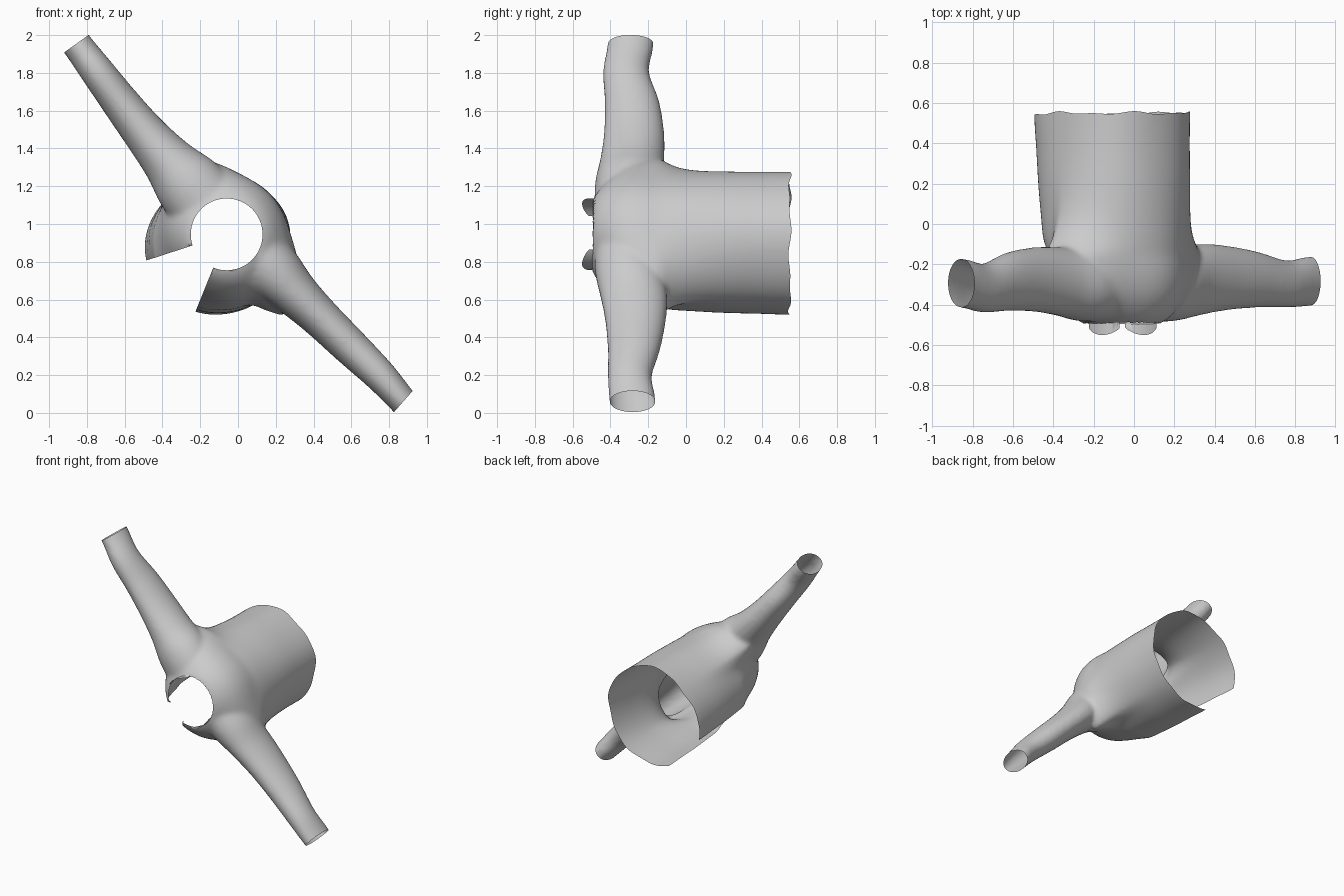
import bpy, bmesh
from math import sin, cos, pi, radians, atan2, degrees, hypot
from mathutils import Vector

if "Cube" in bpy.data.objects:
    bpy.data.objects.remove(bpy.data.objects["Cube"])

N = 64
HX, HZ, HR = -0.06, 0.945, 0.19      # front hole centre and radius


def solid(bm, rings):
    """Add a closed solid through a list of rings of points."""
    rs = [[bm.verts.new(p) for p in ring] for ring in rings]
    faces = [bm.faces.new(rs[0]), bm.faces.new(rs[-1][::-1])]
    for a, b in zip(rs, rs[1:]):
        for i in range(N):
            j = (i + 1) % N
            faces.append(bm.faces.new((a[i], a[j], b[j], b[i])))
    bmesh.ops.recalc_face_normals(bm, faces=faces)


def spline(pts, steps=5):
    """Smooth curve through rows of values."""
    out = []
    for k in range(len(pts) - 1):
        p0, p1, p2, p3 = (pts[max(0, min(len(pts) - 1, k + d))] for d in (-1, 0, 1, 2))
        for s in range(steps):
            t = s / steps
            out.append([0.5 * (2 * b + (c - a) * t + (2 * a - 5 * b + 4 * c - d) * t * t
                               + (3 * b - a - 3 * c + d) * t ** 3) for a, b, c, d in zip(p0, p1, p2, p3)])
    return out + [list(pts[-1])]


def branch(stations):
    """Oval tube: each station is x, z, half width, front y, back y."""
    a, b = Vector(stations[0][:2]), Vector(stations[-1][:2])
    d = (b - a).normalized()
    return [[(x - d.y * w * cos(t), (y0 + y1) / 2 + (y1 - y0) / 2 * sin(t), z + d.x * w * cos(t))
             for t in [2 * pi * i / N for i in range(N)]] for x, z, w, y0, y1 in spline(stations)]


# main trunk along y: domed at the front, widened toward the branches, flared at the torn side
profile = [(0.60, 0.368), (0.4, 0.366), (0.2, 0.367), (0.0, 0.362), (-0.12, 0.358), (-0.25, 0.352),
           (-0.35, 0.325), (-0.43, 0.275), (-0.48, 0.22), (-0.51, 0.15)]
trunk = []
for y, r in spline(profile, 4):
    ring = []
    back = min(1, max(0, (y + 0.1) / 0.6))
    front = min(1, max(0, (-y - 0.15) / 0.35))
    pinch = max(0, 1 - ((y + 0.3) / 0.22) ** 2)
    if y > -0.14:
        wide = 0.16 * 2.718 ** (-((y + 0.14) / 0.13))
    else:
        wide = 0.16 * max(0, 1 - ((-0.14 - y) / 0.32) ** 2)
    for i in range(N):
        t = 2 * pi * i / N
        u = t - radians(132)
        power = 60 if sin(u) >= 0 else 4 if cos(u) > 0 else 5
        rr = r + wide * abs(cos(u)) ** power
        rr -= 0.06 * pinch * max(0, cos(t - radians(215))) ** 2
        rr += back * (0.045 * max(0, cos(t - radians(196))) ** 6 + 0.025 * max(0, cos(t - radians(258))) ** 6)
        rr += 0.005 * back * sin(5 * t)
        ring.append((-0.09 + 0.025 * front + rr * cos(t), y, 0.905 + 0.03 * front + rr * sin(t)))
    trunk.append(ring)

# the two side branches
upper = branch([(-0.89, 2.0, 0.08, -0.41, -0.165), (-0.83, 1.92, 0.082, -0.42, -0.175),
                (-0.74, 1.80, 0.09, -0.44, -0.195), (-0.62, 1.64, 0.10, -0.43, -0.14),
                (-0.49, 1.475, 0.115, -0.435, -0.115), (-0.37, 1.335, 0.14, -0.455, -0.115),
                (-0.27, 1.22, 0.18, -0.48, -0.12), (-0.17, 1.10, 0.19, -0.485, -0.15)])
lower = branch([(0.91, 0.02, 0.072, -0.40, -0.155), (0.84, 0.10, 0.078, -0.41, -0.165),
                (0.75, 0.20, 0.087, -0.415, -0.18), (0.60, 0.345, 0.098, -0.415, -0.135),
                (0.44, 0.50, 0.106, -0.43, -0.105), (0.31, 0.625, 0.123, -0.455, -0.10),
                (0.20, 0.74, 0.15, -0.48, -0.13), (0.10, 0.84, 0.16, -0.485, -0.15)])

# fuse the solids into one smooth skin
bm = bmesh.new()
for rings in (trunk, upper, lower):
    solid(bm, rings)
me = bpy.data.meshes.new("branching_vessel")
bm.to_mesh(me)
bm.free()
ob = bpy.data.objects.new("branching_vessel", me)
bpy.context.collection.objects.link(ob)
m = ob.modifiers.new("fuse", 'REMESH')
m.mode, m.voxel_size = 'VOXEL', 0.013
m = ob.modifiers.new("soften", 'SMOOTH')
m.factor, m.iterations = 0.5, 14
dg = bpy.context.evaluated_depsgraph_get()
skin = bpy.data.meshes.new_from_object(ob.evaluated_get(dg))
ob.modifiers.clear()
ob.data = skin
bm = bmesh.new()
bm.from_mesh(skin)


def cut(co, no, clear):
    geom = bm.verts[:] + bm.edges[:] + bm.faces[:]
    bmesh.ops.bisect_plane(bm, geom=geom, plane_co=co, plane_no=no, clear_outer=clear)


def polar(p):
    return hypot(p.x - HX, p.z - HZ), degrees(atan2(p.z - HZ, p.x - HX)) % 360


# open ends of the trunk and branches
cut((0, 0.55, 0), (0, 1, 0), True)
cut((-0.855, 0, 1.955), (-0.58, 0, 0.81), True)
cut((0.875, 0, 0.06), (0.75, 0, -0.66), True)

# lengthwise tear on the lower left, and the front hole
A0, A1 = 198, 248
for a in (A0, A1):
    cut((HX, 0, HZ), (-sin(radians(a)), 0, cos(radians(a))), False)
gone = []
for f in bm.faces:
    c = f.calc_center_median()
    r, a = polar(c)
    if A0 < a < A1 or (r < HR and c.y < -0.2):
        gone.append(f)
bmesh.ops.delete(bm, geom=gone, context='FACES')

# round the hole, then pull out two short lips
rim = [e for e in bm.edges if e.is_boundary and all(polar(v.co)[0] < HR + 0.03 and v.co.y < -0.2 for v in e.verts)]
for v in {v for e in rim for v in e.verts}:
    r, a = polar(v.co)
    v.co.x = HX + (v.co.x - HX) * HR / r
    v.co.z = HZ + (v.co.z - HZ) * HR / r
lips = []
for e in rim:
    a = polar((e.verts[0].co + e.verts[1].co) / 2)[1]
    if 92 < a < 150 or 275 < a < 335:
        lips.append(e)
res = bmesh.ops.extrude_edge_only(bm, edges=lips)
for v in res["geom"]:
    if isinstance(v, bmesh.types.BMVert):
        a = polar(v.co)[1]
        s = max(0, sin(pi * (a - 90) / 62) if a < 200 else sin(pi * (a - 273) / 64))
        v.co.y = min(v.co.y - 0.002, -0.5 - 0.05 * s ** 0.6)

# slightly wavy back rim
for v in bm.verts:
    if v.co.y > 0.35:
        t = atan2(v.co.z - 0.9, v.co.x + 0.1)
        v.co.y += (v.co.y - 0.35) / 0.2 * (0.005 * sin(6 * t) + 0.004 * sin(11 * t)
                                           - 0.03 * max(0, cos(t - radians(222))) ** 4)
bm.to_mesh(skin)
bm.free()
skin.name = "branching_vessel"

bpy.context.view_layer.objects.active = ob
ob.select_set(True)
bpy.ops.object.shade_smooth_by_angle(angle=radians(50))
